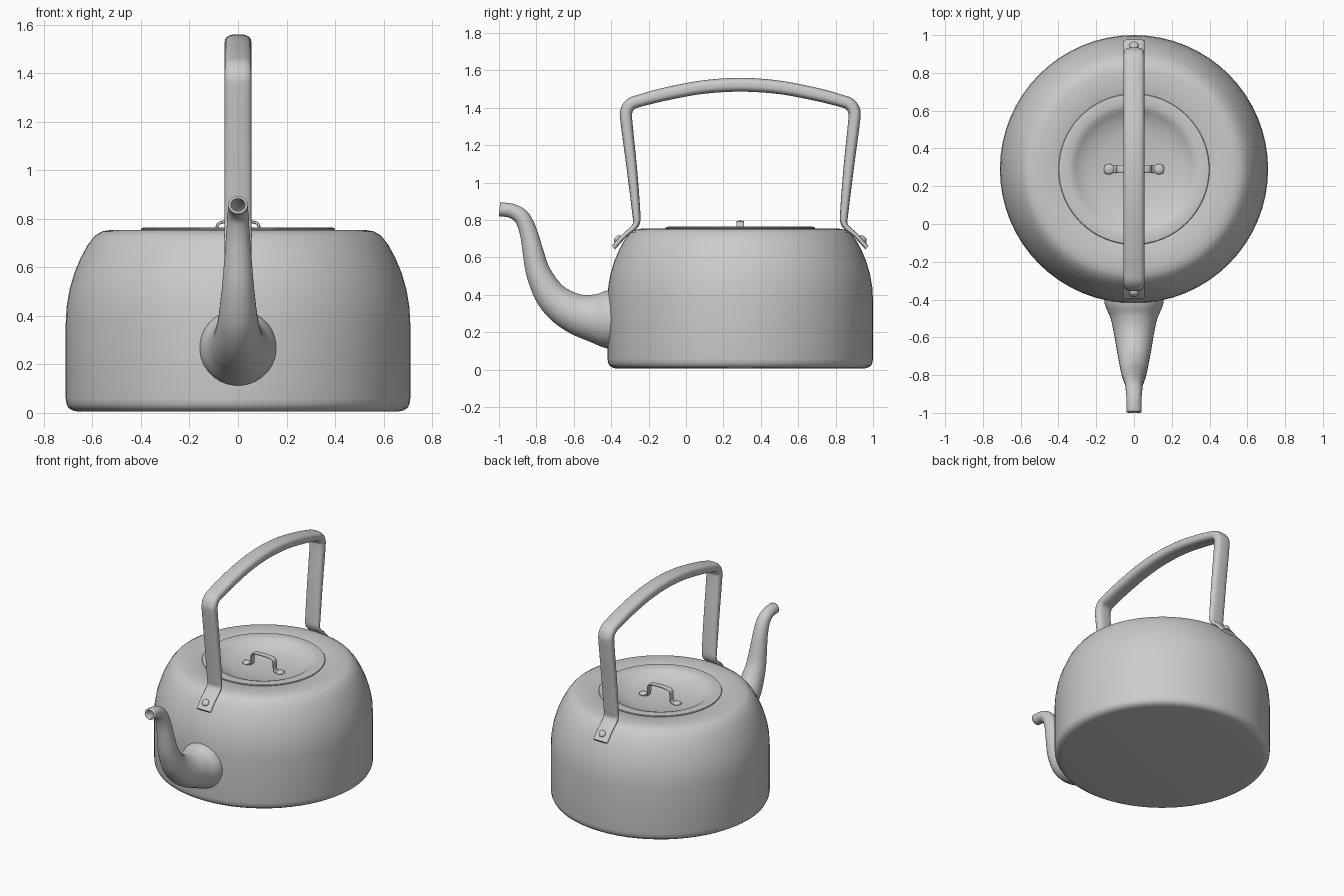
import bpy, bmesh, math
from mathutils import Vector

if "Cube" in bpy.data.objects:
    bpy.data.objects.remove(bpy.data.objects["Cube"])

CY = 0.29  # body axis position in y


def finish(name, bm, angle=35):
    bmesh.ops.recalc_face_normals(bm, faces=bm.faces)
    me = bpy.data.meshes.new(name)
    bm.to_mesh(me)
    bm.free()
    ob = bpy.data.objects.new(name, me)
    bpy.context.collection.objects.link(ob)
    bpy.ops.object.select_all(action='DESELECT')
    ob.select_set(True)
    bpy.context.view_layer.objects.active = ob
    bpy.ops.object.shade_smooth_by_angle(angle=math.radians(angle))
    return ob


def bridge(bm, a, b):
    n = len(a)
    for i in range(n):
        bm.faces.new((a[i], a[(i + 1) % n], b[(i + 1) % n], b[i]))


def lathe(name, profile, seg=64):
    """Revolve (radius, z) points round the body axis; radius 0 makes a pole."""
    bm = bmesh.new()
    prev = None
    for r, z in profile:
        if r == 0:
            ring = [bm.verts.new((0, CY, z))]
        else:
            ring = [bm.verts.new((r * math.cos(2 * math.pi * i / seg),
                                  CY + r * math.sin(2 * math.pi * i / seg), z)) for i in range(seg)]
        if prev:
            if len(prev) == 1 or len(ring) == 1:
                pole, rim = (prev[0], ring) if len(prev) == 1 else (ring[0], prev)
                for i in range(seg):
                    bm.faces.new((pole, rim[i], rim[(i + 1) % seg]))
            else:
                bridge(bm, prev, ring)
        prev = ring
    return finish(name, bm)


def spline(pts, steps):
    """Catmull-Rom resampling of tuples of any length."""
    pts = [Vector(p) for p in pts]
    pts = [2 * pts[0] - pts[1]] + pts + [2 * pts[-1] - pts[-2]]
    out = []
    for a, b, c, d in zip(pts, pts[1:], pts[2:], pts[3:]):
        for k in range(steps):
            t = k / steps
            out.append(0.5 * (2 * b + (c - a) * t + (2 * a - 5 * b + 4 * c - d) * t * t
                              + (3 * b - a - 3 * c + d) * t ** 3))
    return out + [pts[-2]]


def sweep(name, pts, power=2.0, seg=24, steps=5, caps=True):
    """Sweep a superellipse along (y, z, half thickness, half width) points in the yz plane."""
    path = spline(pts, steps)
    bm = bmesh.new()
    rings = []
    for i, p in enumerate(path):
        d = path[min(i + 1, len(path) - 1)] - path[max(i - 1, 0)]
        nrm = Vector((0, -d[1], d[0])).normalized()
        ring = []
        for k in range(seg):
            c, s = (f(2 * math.pi * (k + 0.5) / seg) for f in (math.cos, math.sin))
            u = math.copysign(abs(c) ** (2 / power), c) * p[3]
            v = math.copysign(abs(s) ** (2 / power), s) * p[2]
            ring.append(bm.verts.new(Vector((u, p[0], p[1])) + nrm * v))
        rings.append(ring)
    for a, b in zip(rings, rings[1:]):
        bridge(bm, a, b)
    if caps:
        bm.faces.new(rings[0])
        bm.faces.new(rings[-1])
    return finish(name, bm, 50)


def rivet(name, loc, scale, tilt=0.0):
    bm = bmesh.new()
    bmesh.ops.create_uvsphere(bm, u_segments=20, v_segments=10, radius=1)
    ob = finish(name, bm)
    ob.location, ob.scale, ob.rotation_euler = loc, scale, (tilt, 0, 0)


# Body shell
lathe("body", [(0, 0.005), (0.655, 0.005), (0.68, 0.009), (0.698, 0.02), (0.707, 0.037), (0.71, 0.06),
               (0.71, 0.37), (0.706, 0.44), (0.694, 0.51), (0.674, 0.578), (0.648, 0.64), (0.618, 0.695),
               (0.588, 0.732), (0.56, 0.748), (0.525, 0.754), (0.40, 0.754), (0.36, 0.735), (0.32, 0.66), (0, 0.65)])

# Dished lid with flat rim
lathe("lid", [(0, 0.69), (0.1, 0.692), (0.2, 0.702), (0.27, 0.722), (0.305, 0.742), (0.325, 0.756),
              (0.345, 0.762), (0.385, 0.764), (0.397, 0.762), (0.40, 0.757), (0.395, 0.75),
              (0.33, 0.742), (0.3, 0.72), (0.2, 0.688), (0, 0.676)])

# Swan-neck spout, open at the tip
spout = sweep("spout", [(-0.36, 0.268, 0.158, 0.158), (-0.425, 0.27, 0.155, 0.155), (-0.50, 0.277, 0.128, 0.124),
                        (-0.58, 0.296, 0.110, 0.106), (-0.66, 0.338, 0.096, 0.092), (-0.73, 0.405, 0.082, 0.079),
                        (-0.79, 0.52, 0.066, 0.066), (-0.82, 0.64, 0.055, 0.056), (-0.841, 0.73, 0.048, 0.049),
                        (-0.875, 0.81, 0.043, 0.044), (-0.93, 0.848, 0.039, 0.040), (-0.997, 0.857, 0.037, 0.040)],
              seg=32, caps=False)
mod = spout.modifiers.new("wall", 'SOLIDIFY')
mod.thickness = 0.011
mod.offset = -1

# Bail handle: half path, mirrored about the body axis
half = [(-0.388, 0.652, 0.013, 0.055), (-0.33, 0.716, 0.013, 0.055), (-0.284, 0.755, 0.015, 0.055),
        (-0.265, 0.785, 0.018, 0.055), (-0.266, 0.84, 0.022, 0.055), (-0.29, 1.08, 0.028, 0.055),
        (-0.319, 1.33, 0.032, 0.055), (-0.318, 1.385, 0.033, 0.055), (-0.294, 1.420, 0.033, 0.055),
        (-0.25, 1.437, 0.033, 0.055), (-0.12, 1.471, 0.035, 0.055), (0.08, 1.509, 0.036, 0.055)]
sweep("handle", half + [(CY, 1.523, 0.037, 0.055)] + [(2 * CY - y, z, t, w) for y, z, t, w in half[::-1]],
      power=2.8, seg=28)

# Handle rivets
for side, label in ((-1, "front"), (1, "back")):
    rivet(label + "_rivet", (0, CY + side * 0.656, 0.699), (0.024, 0.024, 0.014), -side * 0.8)

# Lid grip: small strap turned to run along x
grip = [(-0.155, 0.697, 0.006, 0.022), (-0.11, 0.699, 0.006, 0.021), (-0.092, 0.708, 0.006, 0.02),
        (-0.088, 0.74, 0.006, 0.02), (-0.085, 0.772, 0.006, 0.02), (-0.065, 0.786, 0.006, 0.02)]
strap = sweep("lid_grip", grip + [(0, 0.79, 0.006, 0.02)] + [(-y, z, t, w) for y, z, t, w in grip[::-1]],
              power=3.5, seg=16, steps=4)
strap.rotation_euler = (0, 0, math.pi / 2)
strap.location = (0, CY, 0)
for side, label in ((-1, "left"), (1, "right")):
    rivet(label + "_grip_rivet", (side * 0.132, CY, 0.702), (0.028, 0.028, 0.014))
